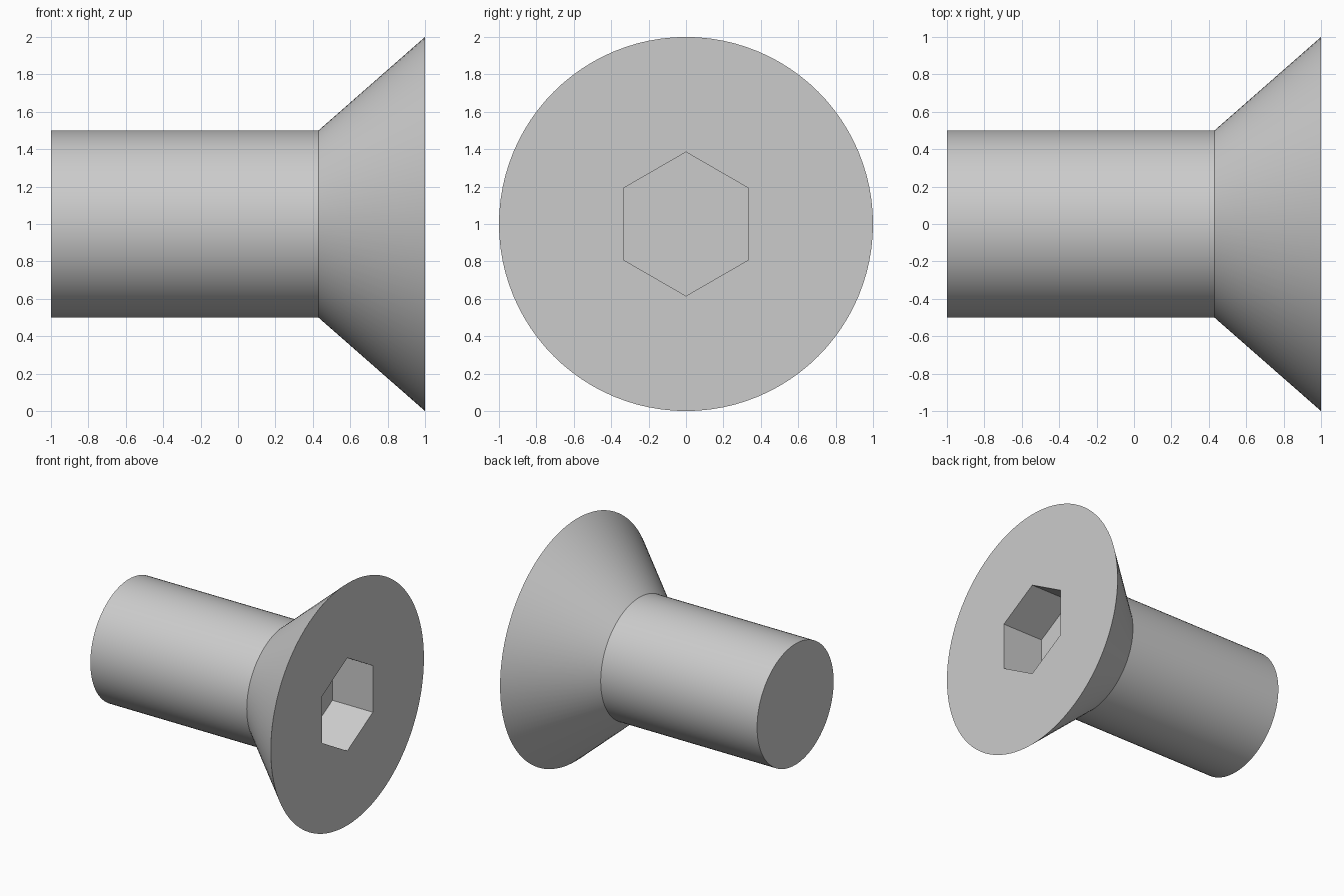
import bpy
import bmesh
from math import cos, pi, radians, sin

SEGMENTS = 96            # multiple of 6, so the socket corners are exact
SHANK_RADIUS = 0.5
HEAD_RADIUS = 1.0
HEAD_START = 0.43
SOCKET_APOTHEM = 0.333
SOCKET_DEPTH = 0.37

cube = bpy.data.objects.get("Cube")
if cube:
    bpy.data.objects.remove(cube, do_unlink=True)

steel = bpy.data.materials.new("grey steel")
steel.use_nodes = True
colour = (0.6, 0.6, 0.6, 1)
steel.diffuse_color = colour
steel.node_tree.nodes["Principled BSDF"].inputs["Base Color"].default_value = colour


def circle(radius):
    return lambda angle: radius


def hexagon(apothem):
    # Distance to the hexagon outline, with corners at top and bottom
    return lambda angle: apothem / cos((angle + pi / 6) % (pi / 3) - pi / 6)


def add_ring(bm, x, radius_at):
    ring = []
    for i in range(SEGMENTS):
        a = 2 * pi * i / SEGMENTS
        r = radius_at(a)
        ring.append(bm.verts.new((x, r * cos(a), 1 + r * sin(a))))
    return ring


# Shank, countersunk head and hex socket as one continuous skin along x
bm = bmesh.new()
rings = [add_ring(bm, x, shape) for x, shape in (
    (-1, circle(SHANK_RADIUS)),
    (HEAD_START, circle(SHANK_RADIUS)),
    (1, circle(HEAD_RADIUS)),
    (1, hexagon(SOCKET_APOTHEM)),
    (1 - SOCKET_DEPTH, hexagon(SOCKET_APOTHEM)),
)]
for lower, upper in zip(rings, rings[1:]):
    for i in range(SEGMENTS):
        j = (i + 1) % SEGMENTS
        bm.faces.new((lower[i], lower[j], upper[j], upper[i]))

# Shank end and socket floor
bm.faces.new(rings[0])
bm.faces.new(rings[-1])
bmesh.ops.recalc_face_normals(bm, faces=bm.faces)

mesh = bpy.data.meshes.new("countersunk_screw")
bm.to_mesh(mesh)
bm.free()
mesh.materials.append(steel)
screw = bpy.data.objects.new("countersunk_screw", mesh)
bpy.context.collection.objects.link(screw)

# Smooth round sides, crisp rims and socket edges
bpy.ops.object.select_all(action="DESELECT")
screw.select_set(True)
bpy.context.view_layer.objects.active = screw
bpy.ops.object.shade_smooth_by_angle(angle=radians(30))
